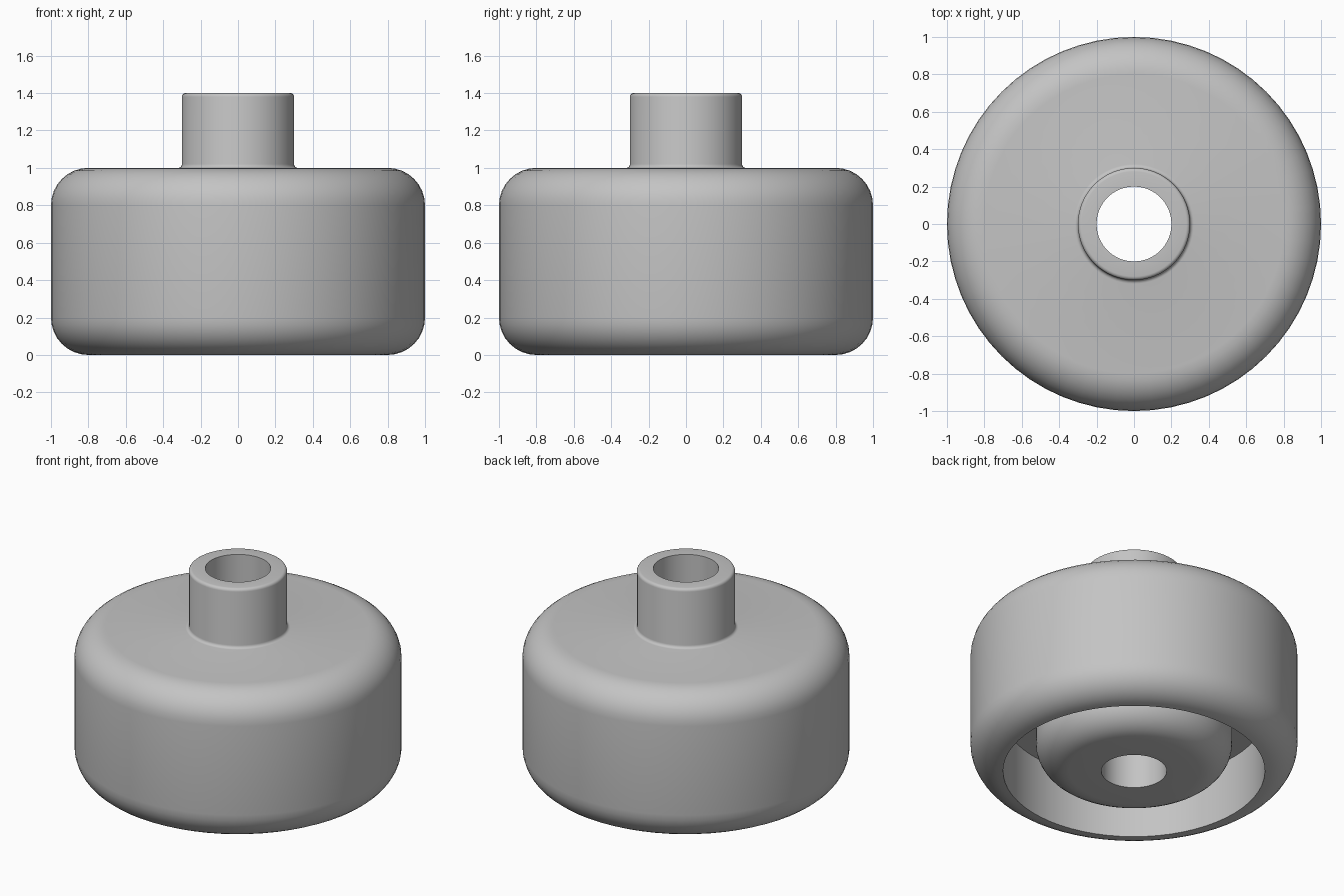
import bpy
import bmesh
from math import sin, cos, radians
from mathutils import Vector

SEGMENTS = 64

cube = bpy.data.objects.get("Cube")
if cube:
    bpy.data.objects.remove(cube, do_unlink=True)

grey = bpy.data.materials.new("light_grey")
grey.use_nodes = True
colour = (0.55, 0.55, 0.55, 1)
grey.diffuse_color = colour
grey.node_tree.nodes["Principled BSDF"].inputs["Base Color"].default_value = colour


def arc(r, z, radius, start, end, steps=8):
    """Fillet points around the centre (r, z), angles in degrees."""
    angles = [radians(start + (end - start) * i / steps) for i in range(steps + 1)]
    return [(r + radius * cos(a), z + radius * sin(a)) for a in angles]


def lathe(name, profile):
    """Turn a closed (radius, height) profile around the z axis."""
    bm = bmesh.new()
    verts = [bm.verts.new((r, 0, z)) for r, z in profile]
    edges = [bm.edges.new((v, verts[(i + 1) % len(verts)])) for i, v in enumerate(verts)]
    bmesh.ops.spin(bm, geom=verts + edges, cent=Vector(), axis=(0, 0, 1),
                   angle=radians(360), steps=SEGMENTS, use_merge=True)
    bmesh.ops.remove_doubles(bm, verts=bm.verts, dist=0.0001)
    bmesh.ops.recalc_face_normals(bm, faces=bm.faces)
    mesh = bpy.data.meshes.new(name)
    bm.to_mesh(mesh)
    bm.free()
    mesh.materials.append(grey)
    obj = bpy.data.objects.new(name, mesh)
    bpy.context.collection.objects.link(obj)
    bpy.ops.object.select_all(action="DESELECT")
    obj.select_set(True)
    bpy.context.view_layer.objects.active = obj
    bpy.ops.object.shade_smooth_by_angle(angle=radians(30))
    return obj


# Bore, inner hub, ring groove, rounded rim and neck in one section
profile = [(0.2, 1.4), (0.2, 0)]
profile += arc(0.4, 0.2, 0.2, -90, 0)            # hub's rounded lower edge
profile += [(0.6, 0.4), (0.8, 0.4)]              # groove floor
profile += arc(0.8, 0.2, 0.2, -90, 0)            # lower rim
profile += arc(0.8, 0.8, 0.2, 0, 90)             # upper rim
profile += arc(0.32, 1.02, 0.02, 270, 180, 4)    # fillet at the neck's foot
profile += arc(0.28, 1.38, 0.02, 0, 90, 4)       # neck's top edge
lathe("wheel_body", profile)
